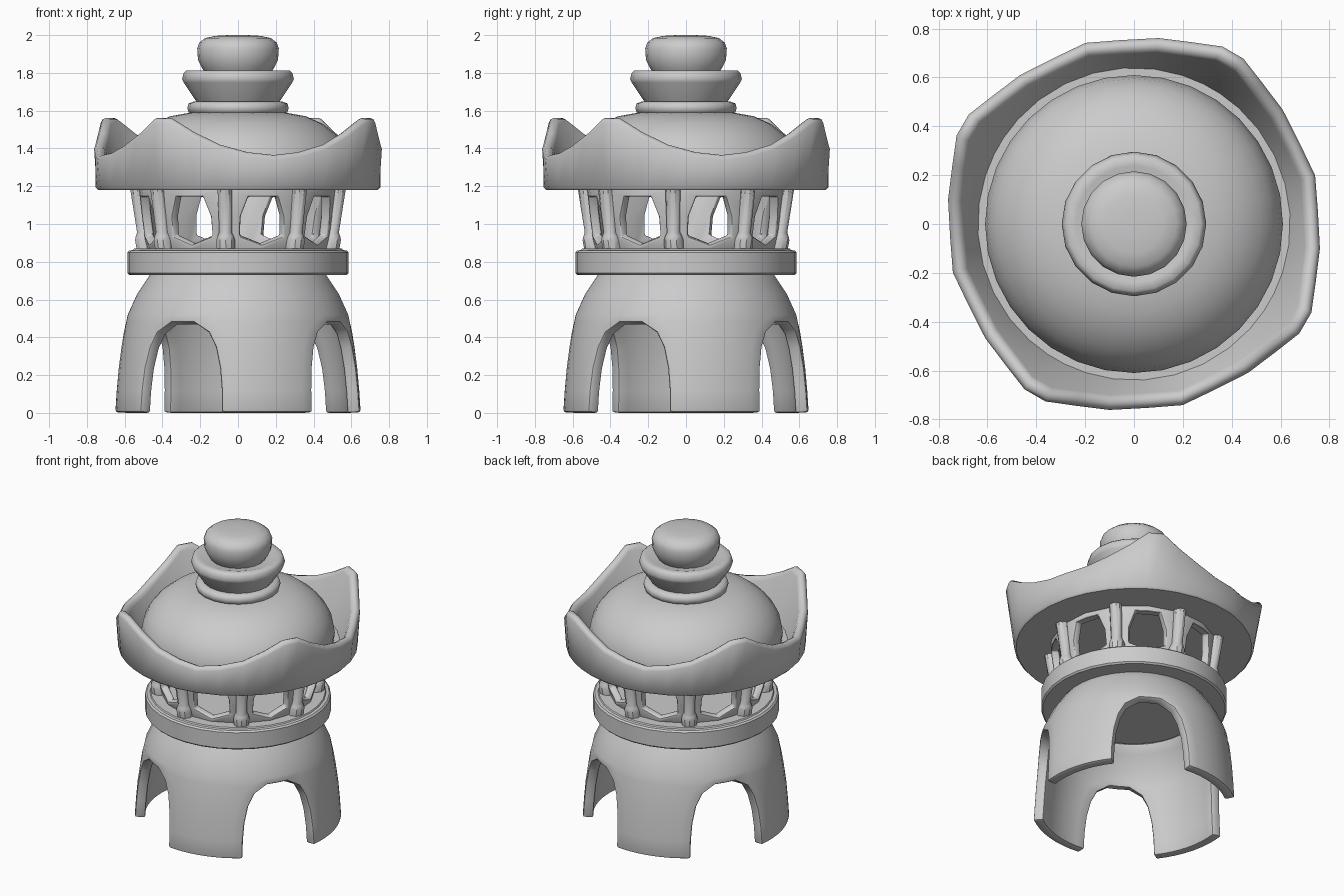
import bpy, bmesh
from math import sin, cos, radians
from mathutils import Vector

if "Cube" in bpy.data.objects:
    bpy.data.objects.remove(bpy.data.objects["Cube"])


def polar(r, deg, z):
    # angle 0 faces the front (-y), positive turns towards +x
    return Vector((r * sin(radians(deg)), -r * cos(radians(deg)), z))


def interp(table, z):
    for (z0, r0), (z1, r1) in zip(table, table[1:]):
        if z <= z1:
            return r0 + (r1 - r0) * (z - z0) / (z1 - z0)
    return table[-1][1]


def finish(name, bm, recalc=True, mods=(), angle=35):
    bmesh.ops.remove_doubles(bm, verts=bm.verts, dist=0.0005)
    if recalc:
        bmesh.ops.recalc_face_normals(bm, faces=bm.faces)
    me = bpy.data.meshes.new(name)
    bm.to_mesh(me)
    bm.free()
    ob = bpy.data.objects.new(name, me)
    bpy.context.collection.objects.link(ob)
    bpy.ops.object.select_all(action='DESELECT')
    ob.select_set(True)
    bpy.context.view_layer.objects.active = ob
    for kind, settings in mods:
        m = ob.modifiers.new(kind.title(), kind)
        for k, v in settings.items():
            setattr(m, k, v)
        bpy.ops.object.modifier_apply(modifier=m.name)
    bpy.ops.object.shade_smooth_by_angle(angle=radians(angle))
    return ob


def quad(bm, pts):
    bm.faces.new([bm.verts.new(p) for p in pts])


def loft(bm, rings):
    # skin closed rings and cap both ends
    vr = [[bm.verts.new(p) for p in ring] for ring in rings]
    n = len(vr[0])
    for a, b in zip(vr, vr[1:]):
        for i in range(n):
            j = (i + 1) % n
            bm.faces.new((a[i], a[j], b[j], b[i]))
    bm.faces.new(vr[0][::-1])
    bm.faces.new(vr[-1])


def lathe(name, profile, sides, angle=35):
    bm = bmesh.new()
    loft(bm, [[polar(r, 360 * i / sides, z) for i in range(sides)] for r, z in profile])
    return finish(name, bm, angle=angle)


def shell_mods(thickness, bevel):
    return (('SOLIDIFY', dict(thickness=thickness, offset=-1)),
            ('BEVEL', dict(width=bevel, segments=2, limit_method='ANGLE',
                           angle_limit=radians(45))))


# Base: domed shell with four arched openings
base_r = [(0.0, .65), (.2, .637), (.4, .61), (.52, .585), (.63, .535), (.75, .455)]
arch = [(.004, 22.5), (.12, 22.3), (.24, 21.3), (.35, 19), (.43, 15), (.48, 7)]
levels = [z for z, _ in arch] + [.52, .58, .63, .69, .745]
bm = bmesh.new()
for k in range(4):
    mid = -30 + 90 * k
    for z0, z1 in zip(levels, levels[1:]):
        e0, e1 = interp(arch, z0), interp(arch, z1)
        r0, r1 = interp(base_r, z0), interp(base_r, z1)

        def strip(lo0, hi0, lo1, hi1, n):
            for i in range(n):
                s, t = i / n, (i + 1) / n
                quad(bm, [polar(r0, mid + lo0 + (hi0 - lo0) * s, z0),
                          polar(r0, mid + lo0 + (hi0 - lo0) * t, z0),
                          polar(r1, mid + lo1 + (hi1 - lo1) * t, z1),
                          polar(r1, mid + lo1 + (hi1 - lo1) * s, z1)])
        strip(e0, 90 - e0, e1, 90 - e1, 8)
        if z0 >= .479:
            strip(-7, 7, -7, 7, 2)
finish("base_shell", bm, recalc=False, mods=shell_mods(.065, .012))

# Round platform above the base
lathe("platform", [(.575, .73), (.585, .74), (.585, .85), (.575, .86),
                   (.555, .862), (.55, .87)], 32)

# Lantern wall: eight angular windows in a flared ring
rim = [(0, .86), (22.5, .86), (22.5, 1.03), (22.5, 1.2), (0, 1.2)]
hole = [(0, .89), (14, .935), (13.5, 1.04), (9, 1.145), (0, 1.145)]
rim += [(-a, z) for a, z in rim[3:0:-1]]
hole += [(-a, z) for a, z in hole[3:0:-1]]
bm = bmesh.new()
for k in range(8):
    mid = 15 + 45 * k

    def on_wall(p):
        return polar(.485 + .045 * (p[1] - .86) / .34, mid + p[0], p[1])
    for i in range(8):
        j = (i + 1) % 8
        quad(bm, [on_wall(p) for p in (rim[i], rim[j], hole[j], hole[i])])
finish("lantern_wall", bm, recalc=False, mods=shell_mods(.05, .01))

# Eight leaning posts with thicker feet
post = [(.86, .05), (.915, .052), (.935, .045), (.955, .035), (1.19, .04)]
bm = bmesh.new()
for k in range(8):
    rings = []
    for z, rad in post:
        c = polar(.492 + .046 * (z - .86) / .33, -7.5 + 45 * k, z)
        rings.append([c + polar(rad, 36 * i, 0) for i in range(10)])
    loft(bm, rings)
finish("lantern_posts", bm)

# Roof brim: rounded square with four upswept corners
key = [(-45, .768, 1.365), (-34, .755, 1.38), (-22.5, .768, 1.42), (-12, .782, 1.487),
       (-3.5, .812, 1.56), (3.5, .812, 1.56), (12, .782, 1.487), (22.5, .768, 1.42),
       (34, .755, 1.38)]
edge = [(a - 30 + 90 * k, r, z) for k in range(4) for a, r, z in key]
bm = bmesh.new()
loft(bm, [[polar(.742, a, 1.18) for a, r, z in edge],
          [polar(.755, a, 1.193) for a, r, z in edge],
          [polar(r, a, z - .025) for a, r, z in edge],
          [polar(r - .012, a, z - .005) for a, r, z in edge],
          [polar(r - .03, a, z) for a, r, z in edge],
          [polar(r - .05, a, z - .008) for a, r, z in edge],
          [polar(r - .062, a, z - .03) for a, r, z in edge],
          [polar(.64, a, 1.22) for a, r, z in edge]])
finish("roof_brim", bm, angle=45)

# Roof dome
lathe("roof_dome", [(.6, 1.2), (.61, 1.28), (.595, 1.36), (.565, 1.42), (.52, 1.475),
                    (.45, 1.53), (.36, 1.57), (.24, 1.592)], 32)

# Finial: collar, flared cup and flattened ball
lathe("finial_collar", [(.24, 1.58), (.262, 1.592), (.268, 1.615), (.262, 1.638),
                        (.235, 1.648)], 20, 60)
lathe("finial_cup", [(.215, 1.64), (.225, 1.655), (.288, 1.75), (.296, 1.768),
                     (.288, 1.8), (.275, 1.812), (.24, 1.812), (.2, 1.8)], 20, 50)
lathe("finial_ball", [(.17, 1.795), (.19, 1.825), (.212, 1.87), (.216, 1.93), (.205, 1.96),
                      (.175, 1.984), (.12, 1.996), (.05, 2.0)], 20, 50)
